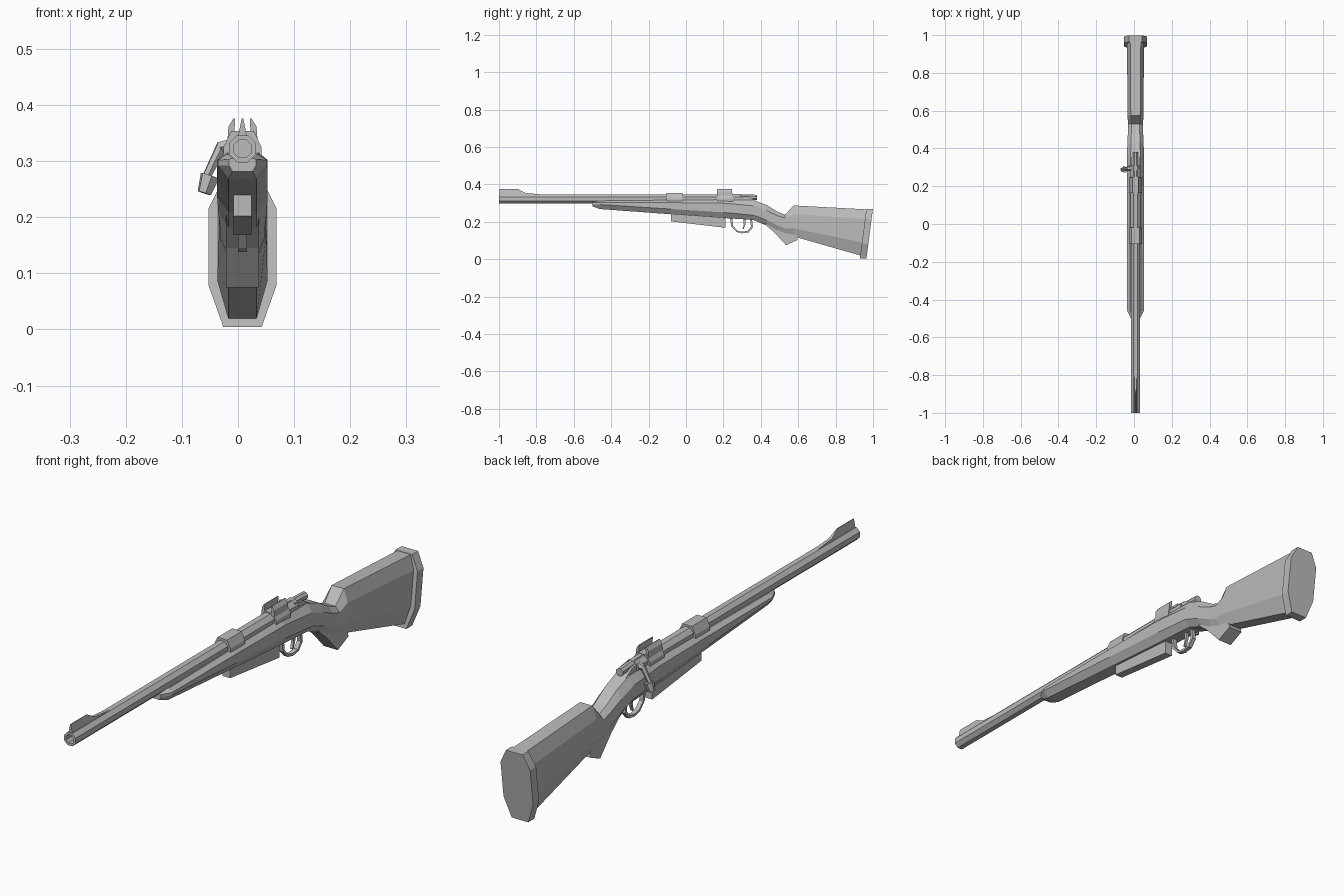
import bpy, bmesh, math
from mathutils import Vector, Matrix

cube = bpy.data.objects.get("Cube")
if cube:
    bpy.data.objects.remove(cube, do_unlink=True)

CX = 0.008  # centre line of the rifle

grey = bpy.data.materials.new("plain_grey")
grey.use_nodes = True
grey.diffuse_color = (0.5, 0.5, 0.5, 1)
bsdf = next(n for n in grey.node_tree.nodes if n.type == "BSDF_PRINCIPLED")
bsdf.inputs["Base Color"].default_value = (0.5, 0.5, 0.5, 1)


def finish(name, bm):
    bmesh.ops.recalc_face_normals(bm, faces=bm.faces)
    mesh = bpy.data.meshes.new(name)
    bm.to_mesh(mesh)
    bm.free()
    mesh.materials.append(grey)
    obj = bpy.data.objects.new(name, mesh)
    bpy.context.collection.objects.link(obj)
    return obj


def skin(name, rings):
    """Join equal closed rings and cap both ends."""
    bm = bmesh.new()
    loops = [[bm.verts.new(p) for p in ring] for ring in rings]
    n = len(loops[0])
    for a, b in zip(loops, loops[1:]):
        for i in range(n):
            j = (i + 1) % n
            bm.faces.new((a[i], a[j], b[j], b[i]))
    bm.faces.new(loops[0])
    bm.faces.new(loops[-1])
    return finish(name, bm)


def section(y, top, bottom, half, flat_top, flat_bottom, upper, lower, tilt=0):
    """Eight-sided cross-section; upper and lower are the side edge heights."""
    right = [(flat_top, top), (half, upper), (half, lower), (flat_bottom, bottom)]
    ring = right + [(-x, z) for x, z in reversed(right)]
    mid = (top + bottom) / 2
    return [(CX + x, y + tilt * (z - mid), z) for x, z in ring]


def prism(name, profile, half, x=CX):
    """Extrude a (y, z) profile sideways; half may depend on height."""
    width = half if callable(half) else lambda z: half
    return skin(name, [[(x + s * width(z), y, z) for y, z in profile] for s in (-1, 1)])


def rod(name, start, end, r1, r2=None, sides=8, bore=0):
    p, q = Vector(start), Vector(end)
    bm = bmesh.new()
    turn = (q - p).to_track_quat("Z", "Y").to_matrix().to_4x4()
    bmesh.ops.create_cone(
        bm, cap_ends=True, segments=sides, radius1=r1, radius2=r2 or r1, depth=(q - p).length,
        matrix=Matrix.Translation((p + q) / 2) @ turn @ Matrix.Rotation(math.pi / sides, 4, "Z"))
    if bore:
        bm.faces.ensure_lookup_table()
        tip = max(bm.faces, key=lambda f: f.calc_center_median().dot(q - p))
        bmesh.ops.inset_region(bm, faces=[tip], thickness=bore)
        inner = bmesh.ops.extrude_face_region(bm, geom=[tip])
        bmesh.ops.delete(bm, geom=[tip], context="FACES_ONLY")
        verts = [v for v in inner["geom"] if isinstance(v, bmesh.types.BMVert)]
        bmesh.ops.translate(bm, verts=verts, vec=(p - q).normalized() * 0.04)
    return finish(name, bm)


# Wooden stock from fore-end to butt
skin("stock", [
    section(-0.50, 0.305, 0.282, 0.024, 0.020, 0.018, 0.303, 0.292),
    section(-0.46, 0.312, 0.268, 0.044, 0.028, 0.025, 0.302, 0.292),
    section(-0.08, 0.316, 0.240, 0.045, 0.028, 0.025, 0.302, 0.268),
    section(0.20, 0.318, 0.220, 0.045, 0.028, 0.025, 0.300, 0.250),
    section(0.36, 0.316, 0.210, 0.045, 0.026, 0.025, 0.285, 0.235),
    section(0.43, 0.290, 0.180, 0.043, 0.024, 0.025, 0.260, 0.210),
    section(0.49, 0.253, 0.145, 0.040, 0.022, 0.025, 0.232, 0.180),
    section(0.53, 0.238, 0.130, 0.040, 0.022, 0.025, 0.220, 0.165),
    section(0.575, 0.287, 0.122, 0.042, 0.025, 0.025, 0.240, 0.165),
    section(0.955, 0.266, 0.018, 0.045, 0.028, 0.025, 0.215, 0.088, 0.13),
])

# Pistol grip
prism("pistol_grip",
      [(0.37, 0.215), (0.42, 0.187), (0.47, 0.145), (0.535, 0.075), (0.597, 0.103),
       (0.585, 0.150), (0.53, 0.21)], 0.029)

# Butt pad
skin("butt_pad", [
    section(y, 0.268, 0.004, 0.061, 0.034, 0.034, 0.215, 0.080, 0.13)
    for y in (0.947, 0.982)
])

# Barrel and receiver
rod("barrel", (CX, 0.0, 0.322), (CX, -1.0, 0.322), 0.026, bore=0.009)
rod("receiver", (CX, 0.31, 0.320), (CX, -0.1, 0.320), 0.029)
prism("receiver_tang", [(0.29, 0.30), (0.29, 0.34), (0.34, 0.333), (0.375, 0.31)], 0.022)

# Front sight blade, thinner towards the top
prism("front_sight",
      [(-0.997, 0.338), (-0.997, 0.376), (-0.90, 0.376), (-0.86, 0.354), (-0.76, 0.345),
       (-0.76, 0.338)], lambda z: max(0.0015, 0.009 - 0.2 * (z - 0.338)))

# Mounting bases; the rear one has two prongs
for name, y0, y1, top in (("front_base", -0.105, -0.018, 0.354), ("rear_base", 0.165, 0.25, 0.350)):
    skin(name, [section(y, top, 0.296, 0.034, 0.020, 0.030, 0.325, 0.310) for y in (y0, y1)])
for side, label in ((1, "left"), (-1, "right")):
    corners = [(0.015, 0.340), (0.027, 0.335), (0.025, 0.362), (0.016, 0.376), (0.013, 0.376)]
    skin("rear_prong_" + label,
         [[(CX + side * x, y, z) for x, z in corners] for y in (0.165, 0.245)])

# Bolt with handle and knob on the right
rod("bolt", (CX, 0.25, 0.335), (CX, 0.38, 0.330), 0.015)
rod("bolt_handle_root", (CX, 0.295, 0.332), (-0.032, 0.295, 0.325), 0.014, 0.011, 6)
rod("bolt_handle", (-0.028, 0.295, 0.33), (-0.058, 0.29, 0.268), 0.010, 0.008, 6)
rod("bolt_knob", (-0.050, 0.289, 0.274), (-0.060, 0.287, 0.243), 0.018, 0.013, 6)

# Magazine
prism("magazine", [(-0.08, 0.25), (-0.08, 0.202), (0.21, 0.168), (0.21, 0.24)], 0.016)

# Trigger guard and trigger
outer = [(0.235, 0.225), (0.242, 0.175), (0.270, 0.145), (0.300, 0.138), (0.335, 0.143),
         (0.358, 0.170), (0.352, 0.220)]
inner = [(0.298 + (y - 0.298) * 0.82, 0.187 + (z - 0.187) * 0.82) for y, z in outer]
inner[0], inner[-1] = (inner[0][0], outer[0][1]), (inner[-1][0], outer[-1][1])
bm = bmesh.new()
grid = [[bm.verts.new((CX + s * 0.008, y, z)) for y, z in path]
        for path, s in ((outer, -1), (outer, 1), (inner, 1), (inner, -1))]
for k in range(4):
    a, b = grid[k], grid[(k + 1) % 4]
    for i in range(len(outer) - 1):
        bm.faces.new((a[i], a[i + 1], b[i + 1], b[i]))
for end in (0, -1):
    bm.faces.new([path[end] for path in grid])
finish("trigger_guard", bm)
prism("trigger", [(0.305, 0.225), (0.320, 0.225), (0.318, 0.185), (0.308, 0.160),
                  (0.302, 0.160), (0.309, 0.187)], 0.005)
